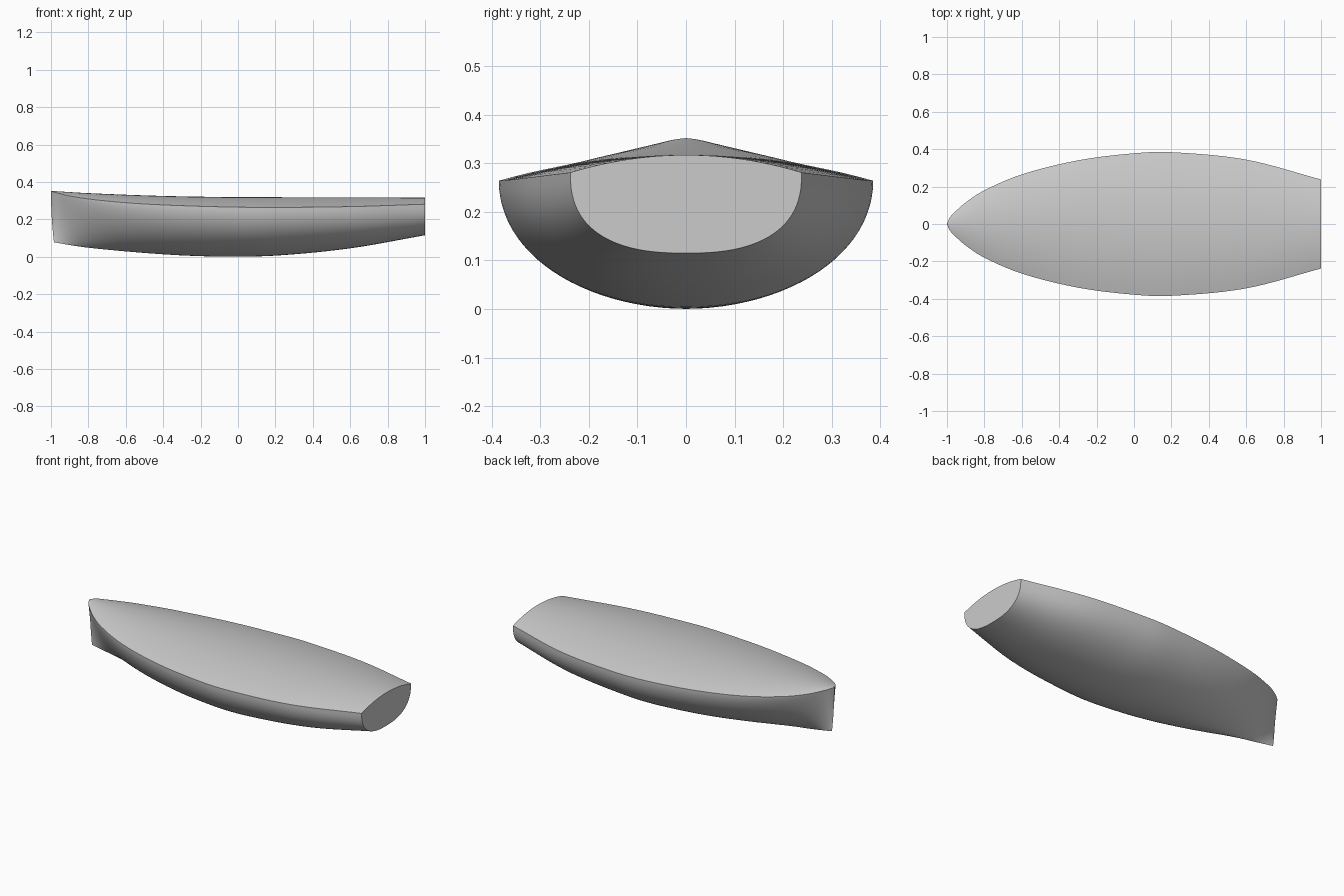
import bpy, bmesh, math

old = bpy.data.objects.get("Cube")
if old:
    bpy.data.objects.remove(old, do_unlink=True)

grey = bpy.data.materials.new("plain grey")
grey.use_nodes = True
colour = (0.6, 0.6, 0.6, 1)
grey.diffuse_color = colour
grey.node_tree.nodes["Principled BSDF"].inputs["Base Color"].default_value = colour

# Hull lines along the length: (x, value)
BEAM = [(-1, 0), (-.99, .026), (-.97, .052), (-.9, .115), (-.8, .18), (-.6, .265),
        (-.3, .34), (0, .378), (.2, .384), (.6, .344), (1, .238)]
KEEL = [(-1, .077), (-.8, .048), (-.4, .013), (-.1, .001), (.2, .006), (.6, .045), (1, .115)]
SHEER = [(-1, .35), (-.9, .325), (-.75, .303), (-.5, .282), (-.1, .267), (.2, .264), (.6, .268), (1, .281)]
CROWN = [(-1, .352), (-.8, .34), (-.4, .325), (0, .319), (1, .317)]
FULLNESS = [(-1, .9), (-.8, 1.3), (-.5, 1.7), (0, 2), (.5, 2.15), (1, 2.5)]


def line(keys, x):
    """Smooth curve through the keys."""
    def slope(i):
        a, b = keys[max(i - 1, 0)], keys[min(i + 1, len(keys) - 1)]
        return (b[1] - a[1]) / (b[0] - a[0])
    i = max(k for k in range(len(keys) - 1) if keys[k][0] <= x)
    (x0, y0), (x1, y1) = keys[i], keys[i + 1]
    w = x1 - x0
    t = (x - x0) / w
    return ((2*t**3 - 3*t**2 + 1) * y0 + (t**3 - 2*t**2 + t) * w * slope(i)
            + (3*t**2 - 2*t**3) * y1 + (t**3 - t**2) * w * slope(i + 1))


def hull_section(x, count=48):
    """Superelliptical section from one sheer round the keel to the other."""
    beam, keel, sheer = line(BEAM, x), line(KEEL, x), line(SHEER, x)
    power = 2 / line(FULLNESS, x)
    points = []
    for k in range(count + 1):
        a = math.pi * k / count
        c, s = math.cos(a), max(math.sin(a), 0)
        y = math.copysign(abs(c) ** power, c) * beam
        drop = s ** power
        rake = .016 * drop ** 2 * max(0, -x) ** 8
        points.append((x + rake, y, sheer + (keel - sheer) * drop))
    return points


def deck_section(x, count=24):
    """Cambered section from sheer to sheer."""
    beam, sheer, crown = line(BEAM, x), line(SHEER, x), line(CROWN, x)
    sides = [2 * k / count - 1 for k in range(count + 1)]
    return [(x, v * beam, sheer + (crown - sheer) * (1 - v * v)) for v in sides]


def finish(name, bm):
    bmesh.ops.remove_doubles(bm, verts=bm.verts, dist=1e-5)
    mesh = bpy.data.meshes.new(name)
    bm.to_mesh(mesh)
    bm.free()
    mesh.materials.append(grey)
    obj = bpy.data.objects.new(name, mesh)
    bpy.context.collection.objects.link(obj)
    bpy.ops.object.select_all(action='DESELECT')
    obj.select_set(True)
    bpy.context.view_layer.objects.active = obj
    bpy.ops.object.shade_smooth_by_angle(angle=math.radians(40))


def loft(name, sections):
    bm = bmesh.new()
    rows = [[bm.verts.new(p) for p in s] for s in sections]
    for a, b in zip(rows, rows[1:]):
        for k in range(len(a) - 1):
            bm.faces.new((a[k], b[k], b[k + 1], a[k + 1]))
    finish(name, bm)


# Stations, closer together towards the bow
stations = [2 * (k / 64) ** 2 - 1 for k in range(65)]
loft("hull_shell", [hull_section(x)[::-1] for x in stations])
loft("deck", [deck_section(x) for x in stations])

# Flat transom closing the stern
bm = bmesh.new()
outline = hull_section(1) + deck_section(1)[1:-1]
bm.faces.new([bm.verts.new(p) for p in outline])
bmesh.ops.recalc_face_normals(bm, faces=bm.faces)
for f in bm.faces:
    if f.normal.x < 0:
        f.normal_flip()
finish("transom", bm)
